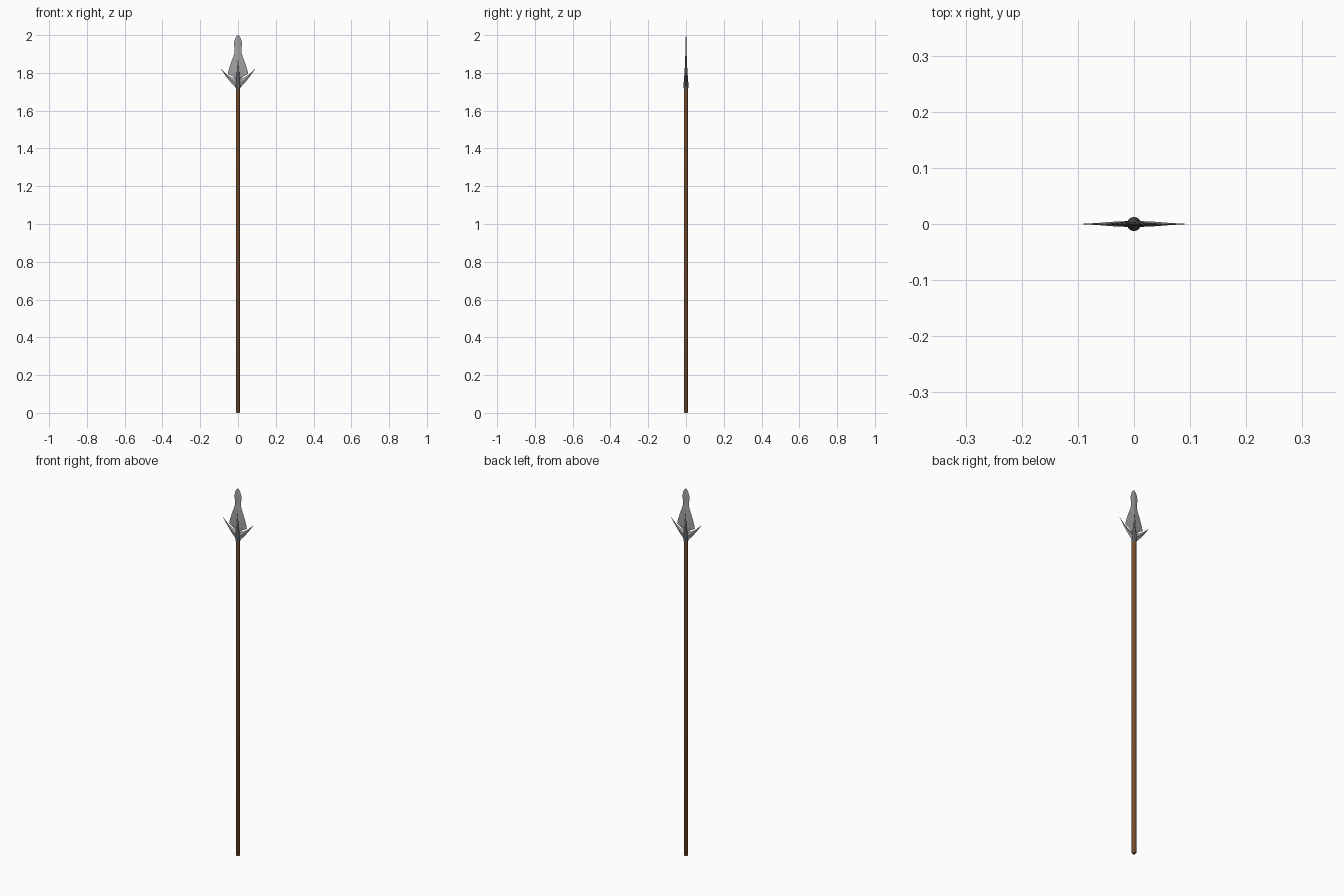
import bpy, bmesh, math

if "Cube" in bpy.data.objects:
    bpy.data.objects.remove(bpy.data.objects["Cube"])


def finish(name, bm, mat=None, smooth=False):
    bmesh.ops.recalc_face_normals(bm, faces=bm.faces)
    me = bpy.data.meshes.new(name)
    bm.to_mesh(me)
    bm.free()
    ob = bpy.data.objects.new(name, me)
    bpy.context.collection.objects.link(ob)
    if mat:
        me.materials.append(mat)
    if smooth:
        bpy.ops.object.select_all(action='DESELECT')
        ob.select_set(True)
        bpy.context.view_layer.objects.active = ob
        bpy.ops.object.shade_smooth_by_angle(angle=math.radians(40))
    return ob


def skin(name, rings, **kw):
    """Skin a stack of equal-sized closed rings and cap both ends."""
    bm = bmesh.new()
    vs = [[bm.verts.new(p) for p in r] for r in rings]
    n = len(rings[0])
    for a, b in zip(vs, vs[1:]):
        for i in range(n):
            j = (i + 1) % n
            bm.faces.new((a[i], a[j], b[j], b[i]))
    bm.faces.new(vs[0])
    bm.faces.new(vs[-1])
    return finish(name, bm, **kw)


def turned(name, profile, sides=16, **kw):
    rings = [[(r * math.cos(2 * math.pi * i / sides), r * math.sin(2 * math.pi * i / sides), z)
              for i in range(sides)] for r, z in profile]
    return skin(name, rings, smooth=True, **kw)


def diamond(a, b, t):
    """Sharp-edged section from edge point a to edge point b (x, z), half thickness t."""
    mx, mz = (a[0] + b[0]) / 2, (a[1] + b[1]) / 2
    return [(a[0], 0, a[1]), (mx, -t, mz), (b[0], 0, b[1]), (mx, t, mz)]


wood = bpy.data.materials.new("wood")
wood.diffuse_color = (0.19, 0.075, 0.025, 1)
wood.use_nodes = True
wood.node_tree.nodes["Principled BSDF"].inputs["Base Color"].default_value = wood.diffuse_color
steel = bpy.data.materials.new("steel")
steel.diffuse_color = (0.36, 0.36, 0.36, 1)
steel.use_nodes = True
steel.node_tree.nodes["Principled BSDF"].inputs["Base Color"].default_value = steel.diffuse_color
dark = bpy.data.materials.new("dark_steel")
dark.diffuse_color = (0.1, 0.105, 0.115, 1)
dark.use_nodes = True
dark.node_tree.nodes["Principled BSDF"].inputs["Base Color"].default_value = dark.diffuse_color

# wooden shaft with softened ends
turned("shaft", [(0.008, 0), (0.011, 0.004), (0.011, 1.73)], mat=wood)

# tapering socket that runs up into the blade
turned("socket", [(0.0105, 1.71), (0.0125, 1.725), (0.0125, 1.745), (0.009, 1.79),
                  (0.005, 1.85), (0.001, 1.915)], mat=dark)

# leaf blade: (half width, z, half thickness)
outline = [(0.008, 1.765, 0.006), (0.03, 1.782, 0.006), (0.053, 1.795, 0.005),
           (0.052, 1.805, 0.005), (0.046, 1.828, 0.005), (0.036, 1.858, 0.004),
           (0.024, 1.888, 0.004), (0.018, 1.91, 0.003), (0.018, 1.928, 0.003),
           (0.021, 1.947, 0.003), (0.020, 1.965, 0.003), (0.014, 1.985, 0.002),
           (0.006, 1.997, 0.001), (0.001, 2.0, 0.0003)]
skin("blade", [diamond((-w, z), (w, z), t) for w, z, t in outline], mat=steel)

# swept barbs: (outer edge, inner edge, half thickness), mirrored
barb = [((0.0, 1.71), (0.0, 1.765), 0.006), ((0.018, 1.728), (0.014, 1.768), 0.005),
        ((0.04, 1.752), (0.036, 1.777), 0.004), ((0.064, 1.782), (0.06, 1.793), 0.002),
        ((0.091, 1.821), (0.09, 1.822), 0.0004)]
for side, s in (("left", -1), ("right", 1)):
    skin("barb_" + side, [diamond((s * a[0], a[1]), (s * b[0], b[1]), t)
                          for a, b, t in barb], mat=steel)
